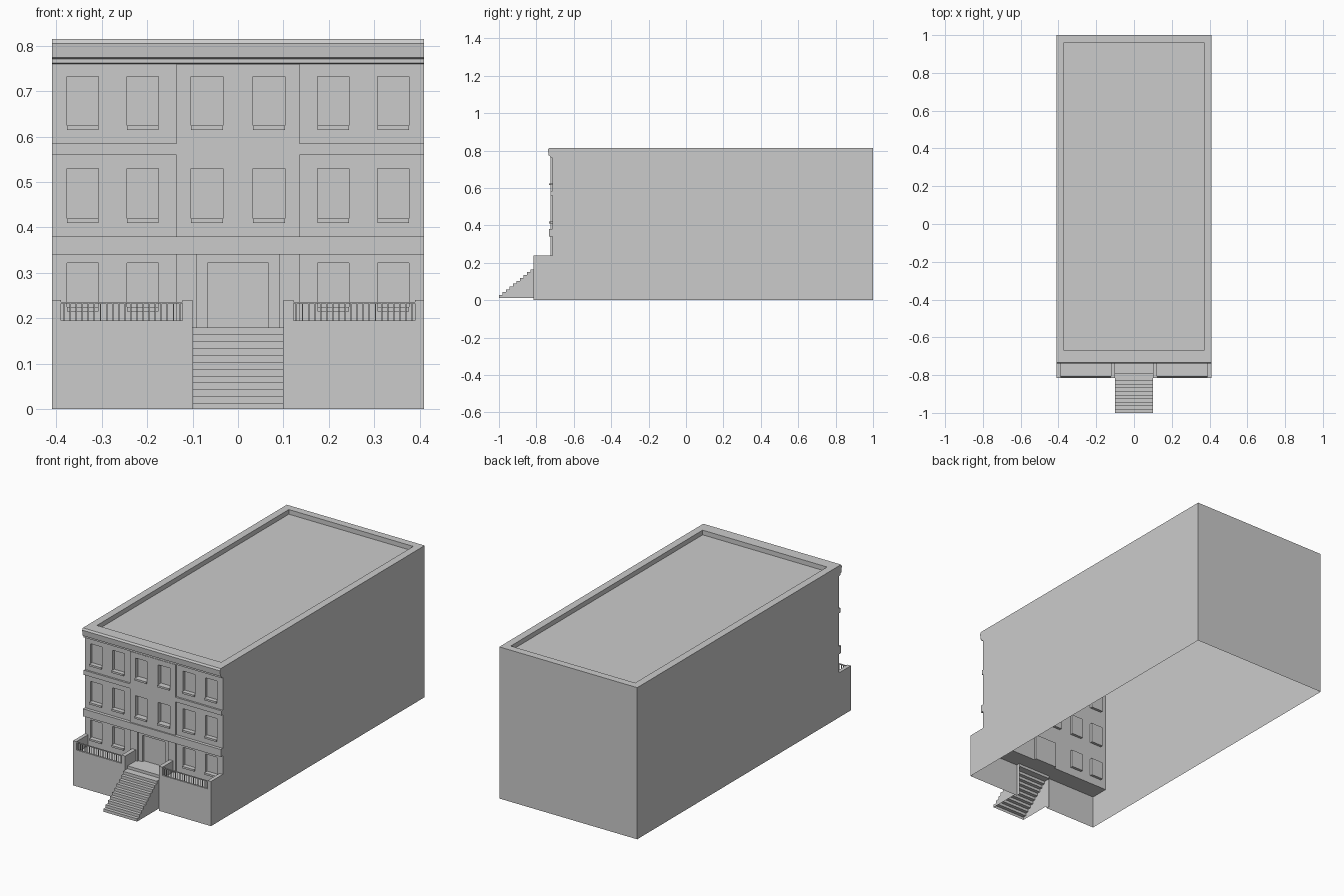
import bpy, bmesh

cube = bpy.data.objects.get("Cube")
if cube:
    bpy.data.objects.remove(cube, do_unlink=True)

stone = bpy.data.materials.new("grey stone")
stone.use_nodes = True
COLOUR = (0.6, 0.6, 0.6, 1)
stone.diffuse_color = COLOUR
stone.node_tree.nodes["Principled BSDF"].inputs["Base Color"].default_value = COLOUR


def finish(name, bm, recalc=True):
    bmesh.ops.remove_doubles(bm, verts=bm.verts, dist=1e-5)
    if recalc:
        bmesh.ops.recalc_face_normals(bm, faces=bm.faces)
    mesh = bpy.data.meshes.new(name)
    bm.to_mesh(mesh)
    bm.free()
    mesh.materials.append(stone)
    obj = bpy.data.objects.new(name, mesh)
    bpy.context.collection.objects.link(obj)
    return obj


def face(bm, *points):
    return bm.faces.new([bm.verts.new(p) for p in points])


def add_box(bm, x0, x1, y0, y1, z0, z1):
    cube = bmesh.ops.create_cube(bm, size=1)
    for v in cube["verts"]:
        v.co.x = x1 if v.co.x > 0 else x0
        v.co.y = y1 if v.co.y > 0 else y0
        v.co.z = z1 if v.co.z > 0 else z0


def box(name, *size):
    bm = bmesh.new()
    add_box(bm, *size)
    return finish(name, bm)


def pierced_wall(name, x0, x1, z0, z1, y, depth, holes, panes=True):
    """Front-facing sheet with rectangular recesses (hx0, hx1, hz0, hz1)."""
    bm = bmesh.new()
    xs = sorted({x0, x1, *[v for h in holes for v in h[:2]]})
    zs = sorted({z0, z1, *[v for h in holes for v in h[2:]]})
    for a, b in zip(xs, xs[1:]):
        for c, d in zip(zs, zs[1:]):
            mx, mz = (a + b) / 2, (c + d) / 2
            if not any(h[0] < mx < h[1] and h[2] < mz < h[3] for h in holes):
                face(bm, (a, y, c), (b, y, c), (b, y, d), (a, y, d))
    back = y + depth
    for a, b, c, d in holes:
        ring = [(a, c), (b, c), (b, d), (a, d)]
        for p, q in zip(ring, ring[1:] + ring[:1]):
            face(bm, (p[0], y, p[1]), (q[0], y, q[1]),
                 (q[0], back, q[1]), (p[0], back, p[1]))
        if panes:
            face(bm, *[(p, back, q) for p, q in ring])
    return finish(name, bm, recalc=False)


# Main measurements
W, BACK, TOP = 0.41, 1.0, 0.815
WALL, BAY, TERRACE = -0.715, -0.725, -0.815
FLOOR, PARAPET, POST = 0.18, 0.195, 0.24

# Shell: side walls, back and sunken roof, open underneath
bm = bmesh.new()
outline = [(TERRACE, 0), (BACK, 0), (BACK, TOP), (WALL, TOP), (WALL, POST), (TERRACE, POST)]
for x in (-W, W):
    face(bm, *[(x, y, z) for y, z in outline])
face(bm, (-W, BACK, 0), (W, BACK, 0), (W, BACK, TOP), (-W, BACK, TOP))
outer = [(-W, WALL), (W, WALL), (W, BACK), (-W, BACK)]
inner = [(-0.37, -0.67), (0.37, -0.67), (0.37, 0.96), (-0.37, 0.96)]
ROOF = TOP - 0.025
for i in range(4):
    j = (i + 1) % 4
    face(bm, (*outer[i], TOP), (*outer[j], TOP), (*inner[j], TOP), (*inner[i], TOP))
    face(bm, (*inner[i], TOP), (*inner[j], TOP), (*inner[j], ROOF), (*inner[i], ROOF))
face(bm, *[(*p, ROOF) for p in inner])
finish("building_shell", bm)

# Facade with windows and door recess
storeys = [(0.225, 0.322), (0.42, 0.53), (0.625, 0.732)]
HALF = 0.035


def windows(columns, rows):
    return [(s * x - HALF, s * x + HALF, z0, z1)
            for x in columns for s in (-1, 1) for z0, z1 in rows]


side_windows = windows((0.21, 0.342), storeys)
bay_windows = windows((0.068,), storeys[1:])
door = (-0.067, 0.067, FLOOR, 0.322)
pierced_wall("facade", -W, W, FLOOR, TOP, WALL, 0.014, side_windows + bay_windows + [door])

# Raised central bay, upper storeys and door surround
pierced_wall("central_bay", -0.135, 0.135, 0.38, 0.76, BAY, 0.01, bay_windows, panes=False)
pierced_wall("door_surround", -0.135, 0.135, FLOOR, 0.34, BAY, 0.01,
             [(-0.09, 0.09, FLOOR, 0.34)], panes=False)
bm = bmesh.new()
for x in (-0.135, 0.135):
    for z0, z1 in ((FLOOR, 0.34), (0.38, 0.76)):
        ring = [(x, BAY, z0), (x, BAY, z1), (x, WALL, z1), (x, WALL, z0)]
        face(bm, *(ring if x < 0 else ring[::-1]))
finish("bay_edges", bm, recalc=False)

# Horizontal bands and window sills
box("string_course", -W, W, -0.732, WALL, 0.34, 0.38)
for s in (-1, 1):
    box("upper_band", *sorted((s * 0.135, s * W)), BAY, WALL, 0.56, 0.585)
bm = bmesh.new()
for a, b, c, d in side_windows:
    add_box(bm, a, b, BAY, WALL, c - 0.01, c)
for a, b, c, d in bay_windows:
    add_box(bm, a, b, -0.733, BAY, c - 0.01, c)
finish("window_sills", bm)

# Cornice
bm = bmesh.new()
profile = [(WALL, 0.76), (-0.727, 0.762), (-0.727, 0.771), (-0.735, 0.774),
           (-0.738, 0.805), (-0.732, TOP), (WALL, TOP)]
cap = face(bm, *[(-W, y, z) for y, z in profile])
ext = bmesh.ops.extrude_face_region(bm, geom=[cap], use_keep_orig=True)
for v in ext["geom"]:
    if isinstance(v, bmesh.types.BMVert):
        v.co.x = W
finish("cornice", bm)

# Terrace floor
bm = bmesh.new()
for a, b, y in ((-W, -0.1, TERRACE), (-0.1, 0.1, -0.795), (0.1, W, TERRACE)):
    face(bm, (a, y, FLOOR), (b, y, FLOOR), (b, WALL, FLOOR), (a, WALL, FLOOR))
face(bm, (-0.1, -0.795, 0.165), (0.1, -0.795, 0.165), (0.1, -0.795, FLOOR), (-0.1, -0.795, FLOOR))
finish("terrace_floor", bm, recalc=False)

# Terrace walls, end walls and railings on both sides
for s in (-1, 1):
    def span(a, b):
        return sorted((s * a, s * b))

    bm = bmesh.new()
    a, b = span(0.1, W)
    face(bm, (a, TERRACE, 0), (b, TERRACE, 0), (b, TERRACE, FLOOR), (a, TERRACE, FLOOR))
    ring = [(s * 0.1, TERRACE, 0), (s * 0.1, TERRACE, FLOOR),
            (s * 0.1, -0.795, FLOOR), (s * 0.1, -0.795, 0)]
    face(bm, *(ring if s > 0 else ring[::-1]))
    finish("terrace_front_wall", bm, recalc=False)
    box("terrace_parapet", *span(0.122, 0.39), TERRACE, -0.805, FLOOR, PARAPET)
    box("outer_end_wall", *span(0.39, W), TERRACE, WALL, FLOOR, POST)
    box("inner_end_wall", *span(0.1, 0.122), TERRACE, WALL, FLOOR, POST)
    bm = bmesh.new()
    add_box(bm, *span(0.122, 0.39), -0.813, -0.807, 0.232, 0.236)
    count = 20
    for i in range(count):
        x = 0.122 + 0.268 * (i + 0.5) / count
        add_box(bm, *span(x - 0.0015, x + 0.0015), -0.8115, -0.8085, PARAPET, 0.232)
    finish("railing", bm)

# Front steps: folded sheet with closed sides, hollow beneath
bm = bmesh.new()
BASE, STEPS = 0.012, 11
rise, tread = (0.165 - BASE) / (STEPS - 1), 0.205 / STEPS
path = [(-1.0, BASE)]
for i in range(STEPS - 1):
    y, z = -1 + tread * i, BASE + rise * (i + 1)
    path += [(y, z), (y + tread, z)]
path[-1] = (-0.795, path[-1][1])
for (y0, z0), (y1, z1) in zip(path, path[1:]):
    face(bm, (-0.1, y0, z0), (0.1, y0, z0), (0.1, y1, z1), (-0.1, y1, z1))
side = path + [(path[-1][0], BASE)]
face(bm, *[(0.1, y, z) for y, z in reversed(side)])
face(bm, *[(-0.1, y, z) for y, z in side])
finish("front_steps", bm, recalc=False)
